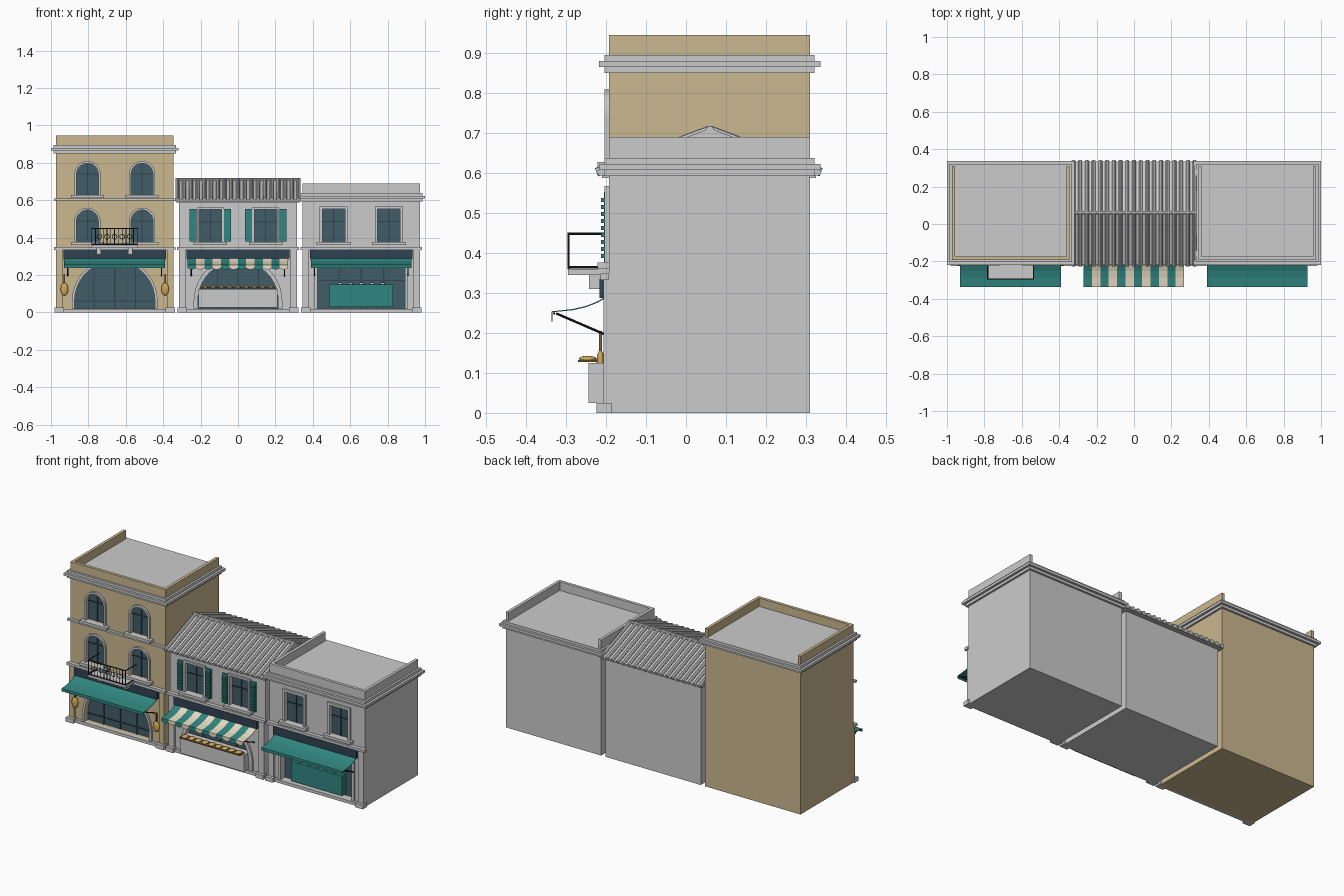
import bpy, bmesh, math
from mathutils import Vector

if "Cube" in bpy.data.objects:
    bpy.data.objects.remove(bpy.data.objects["Cube"])


def mat(name, r, g, b):
    m = bpy.data.materials.new(name)
    m.diffuse_color = (r, g, b, 1)
    m.use_nodes = True
    m.node_tree.nodes["Principled BSDF"].inputs["Base Color"].default_value = m.diffuse_color
    return m


TAN, TEAL = mat("tan", .60, .48, .28), mat("teal", .03, .24, .22)
NAVY, GLASS = mat("navy", .03, .055, .085), mat("glass", .055, .11, .14)
CREAM, GOLD = mat("cream", .8, .72, .55), mat("gold", .62, .40, .10)
IRON, WOOD = mat("iron", .015, .018, .02), mat("wood", .2, .12, .06)
FRONT, BACK = -.192, .31


def finish(name, bm, *mats):
    me = bpy.data.meshes.new(name)
    bmesh.ops.recalc_face_normals(bm, faces=bm.faces)
    bm.to_mesh(me)
    bm.free()
    ob = bpy.data.objects.new(name, me)
    bpy.context.collection.objects.link(ob)
    for m in mats:
        if m:
            me.materials.append(m)
    return ob


def box(name, x0, x1, y0, y1, z0, z1, m=None):
    bm = bmesh.new()
    bmesh.ops.create_cube(bm, size=1)
    for v in bm.verts:
        v.co = (x0 if v.co.x < 0 else x1, y0 if v.co.y < 0 else y1, z0 if v.co.z < 0 else z1)
    return finish(name, bm, m)


def rod(name, p, q, r, m=IRON, seg=8):
    p, q = Vector(p), Vector(q)
    bm = bmesh.new()
    bmesh.ops.create_cone(bm, cap_ends=True, segments=seg, radius1=r, radius2=r, depth=(q - p).length)
    ob = finish(name, bm, m)
    ob.location = (p + q) / 2
    ob.rotation_euler = (q - p).to_track_quat('Z', 'Y').to_euler()
    return ob


def ball(name, c, s, m=None):
    bm = bmesh.new()
    bmesh.ops.create_uvsphere(bm, u_segments=14, v_segments=8, radius=1)
    for v in bm.verts:
        v.co = Vector((v.co.x * s[0] + c[0], v.co.y * s[1] + c[1], v.co.z * s[2] + c[2]))
    for f in bm.faces:
        f.smooth = True
    return finish(name, bm, m)


def prism(name, pts, y0, y1, m=None, hole=None):
    # xz outline pushed along y, optionally as a ring around a hole outline
    bm = bmesh.new()
    loops = [[[bm.verts.new((x, y, z)) for x, z in o] for y in (y0, y1)] for o in (pts, hole) if o]
    n = len(pts)
    for a, b in loops:
        for i in range(n):
            bm.faces.new((a[i], a[(i + 1) % n], b[(i + 1) % n], b[i]))
    for k in (0, 1):
        if hole:
            a, b = loops[0][k], loops[1][k]
            for i in range(n):
                bm.faces.new((a[i], a[(i + 1) % n], b[(i + 1) % n], b[i]))
        else:
            bm.faces.new(loops[0][k])
    return finish(name, bm, m)


def outline(cx, z0, z1, hw, arched):
    if not arched:
        return [(cx - hw, z0), (cx - hw, z1), (cx + hw, z1), (cx + hw, z0)]
    arc = [(cx - hw * math.cos(math.pi * i / 20), z1 - hw + hw * math.sin(math.pi * i / 20)) for i in range(21)]
    return [(cx - hw, z0)] + arc + [(cx + hw, z0)]


def opening(body, name, cx, z0, z1, hw, arched, t, depth, bars):
    # recess cut in the wall, glass, surround and glazing bars
    inner = outline(cx, z0, z1, hw, arched)
    back = FRONT + depth
    cut = prism("cutter", inner, FRONT - .05, back)
    cut.hide_render = True
    mod = body.modifiers.new("cut", 'BOOLEAN')
    mod.object, mod.operation, mod.solver = cut, 'DIFFERENCE', 'EXACT'
    bpy.context.view_layer.objects.active = body
    bpy.ops.object.modifier_apply(modifier=mod.name)
    bpy.data.objects.remove(cut)
    prism(name + "_glass", inner, back - .006, back + .002, GLASS)
    prism(name + "_surround", outline(cx, z0, z1 + t, hw + t, arched), -.204, FRONT + .004, None, inner)
    for b in bars:
        box(name + "_mullion", cx + b - .003, cx + b + .003, back - .011, back, z0, z1, NAVY)
    zt = z1 - hw if arched else z0 + (z1 - z0) * .62
    box(name + "_transom", cx - hw, cx + hw, back - .011, back, zt - .003, zt + .003, NAVY)


def window(body, cx, z0, z1, hw, arched, t=.012):
    opening(body, "window", cx, z0, z1, hw, arched, t, .02, (0,))
    box("window_sill", cx - hw - .03, cx + hw + .03, -.222, FRONT, z0 - .016, z0)


def cornice(x0, x1, z, h=.015):
    for i, o in enumerate((.012, .026, .012)):
        box("cornice", x0 - o, x1 + o, FRONT - o, BACK + o, z + h * i, z + h * (i + 1))


def parapet(x0, x1, z0, z1, m):
    t = .018
    box("parapet_front", x0, x1, FRONT, FRONT + t, z0, z1, m)
    box("parapet_left", x0, x0 + t, FRONT + t, BACK, z0, z1, m)
    box("parapet_right", x1 - t, x1, FRONT + t, BACK, z0, z1, m)


def awning(x0, x1, n, colours, scallop):
    prof = [(-.2, .29), (-.222, .277), (-.25, .266), (-.285, .258), (-.335, .253)]
    bm = bmesh.new()
    sub = 6
    rows = []
    for i in range(n * sub + 1):
        x = x0 + (x1 - x0) * i / (n * sub)
        drop = .237 - scallop * abs(math.sin(math.pi * i / sub))
        rows.append([bm.verts.new((x, y, z)) for y, z in prof + [(-.335, drop)]])
    for i in range(n * sub):
        for j in range(len(prof)):
            f = bm.faces.new((rows[i][j], rows[i + 1][j], rows[i + 1][j + 1], rows[i][j + 1]))
            f.material_index = (i // sub) % len(colours)
    ob = finish("awning", bm, *colours)
    s = ob.modifiers.new("thickness", 'SOLIDIFY')
    s.thickness, s.offset = .003, 0
    for x in (x0 + .02, x1 - .02):
        rod("awning_arm", (x, -.325, .249), (x, -.2, .195), .003)
    rod("awning_bar", (x0, -.33, .249), (x1, -.33, .249), .003)


def ground_floor(x0, x1, m):
    # plinth, corner pilasters, string course and blank sign board
    c = (x0 + x1) / 2
    box("plinth", x0 - .004, x1 + .004, -.208, FRONT + .005, 0, .018)
    for a in (x0, x1 - .035):
        box("pilaster", a, a + .035, -.206, FRONT, .02, .335, m)
        box("pilaster_base", a - .008, a + .043, -.224, -.186, 0, .025)
    box("string_course", x0 - .01, x1 + .01, -.214, FRONT, .333, .349)
    box("sign_board", c - .275, c + .275, -.216, FRONT, .287, .335, NAVY)


# tall left building
L0, L1 = -.974, -.344
LC = (L0 + L1) / 2
body = box("left_body", L0, L1, FRONT, BACK, 0, .893, TAN)
ground_floor(L0, L1, TAN)
opening(body, "left_shop", LC, .02, .275, .215, True, .014, .03, (-.11, 0, .11))
for cx in (LC - .146, LC + .146):
    window(body, cx, .376, .547, .058, True)
    window(body, cx, .628, .797, .058, True)
box("upper_string_course", L0 - .01, L1 + .01, -.208, FRONT, .597, .609)
cornice(L0, L1, .85)
parapet(L0, L1, .89, .945, TAN)
awning(-.93, -.39, 1, [TEAL], 0)

# balcony
box("balcony_slab", -.785, -.535, -.295, FRONT, .345, .36)
for x in (-.745, -.575):
    box("balcony_bracket", x - .012, x + .012, -.243, FRONT, .31, .345)
for z in (.364, .448):
    rod("balcony_rail", (-.782, -.294, z), (-.538, -.294, z), .003)
    for x in (-.782, -.538):
        rod("balcony_side_rail", (x, -.297, z), (x, FRONT, z), .003)
for i in range(13):
    x = -.782 + .244 * i / 12
    rod("baluster", (x, -.294, .36), (x, -.294, .45), .002, IRON, 6)
for i in range(5):
    bpy.ops.mesh.primitive_torus_add(major_segments=14, minor_segments=5, major_radius=.013, minor_radius=.002,
                                     location=(-.741 + .0405 * i, -.294, .405), rotation=(math.pi / 2, 0, 0))
    bpy.context.object.name = "railing_scroll"
    bpy.context.object.data.materials.append(IRON)

# hanging lutes beside the left shop
for x in (-.928, -.39):
    ball("lute_bowl", (x, -.214, .124), (.021, .01, .034), GOLD)
    box("lute_neck", x - .004, x + .004, -.218, -.21, .15, .205, WOOD)

# middle building with tiled gable roof
M0, M1 = -.315, .315
body = box("middle_body", M0, M1, FRONT, BACK, 0, .605)
ground_floor(M0, M1, None)
opening(body, "middle_shop", 0, .02, .275, .215, True, .022, .03, (-.11, 0, .11))
for cx in (-.148, .148):
    window(body, cx, .376, .55, .06, False)
    for sx in (cx - .092, cx + .092):
        box("shutter_panel", sx - .018, sx + .018, -.205, FRONT, .378, .553, TEAL)
        for i in range(9):
            z = .387 + i * .0175
            box("shutter_louver", sx - .015, sx + .015, -.212, -.204, z, z + .01, TEAL)
box("eave_course", M0 - .015, M1 + .015, -.21, BACK + .015, .588, .604)
RIDGE, PEAK, EAVE = .06, .708, .602
bm = bmesh.new()
ends = [[bm.verts.new((x, y, z)) for y, z in ((-.22, EAVE - .008), (-.22, EAVE), (RIDGE, PEAK), (.335, EAVE),
                                               (.335, EAVE - .008))] for x in (-.335, .335)]
for e in ends:
    bm.faces.new(e)
for i in range(5):
    bm.faces.new((ends[0][i], ends[0][(i + 1) % 5], ends[1][(i + 1) % 5], ends[1][i]))
finish("roof_slab", bm)
for i in range(19):
    x = -.324 + i * .036
    for y in (-.224, .338):
        rod("roof_tile_row", (x, y, EAVE), (x, RIDGE, PEAK), .011, None, 10)
rod("ridge_cap", (-.335, RIDGE, PEAK), (.335, RIDGE, PEAK), .01, None, 10)
awning(-.27, .268, 12, [TEAL, CREAM], .008)

# bakery counter with loaves
box("bakery_counter", -.21, .21, -.244, -.18, .025, .125)
box("bread_tray", -.2, .2, -.27, -.222, .127, .132, WOOD)
for i in range(9):
    ball("loaf", (-.176 + .044 * i, -.246, .135), (.018, .022, .008), GOLD)

# right building
R0, R1 = .344, .974
body = box("right_body", R0, R1, FRONT, BACK, 0, .638)
ground_floor(R0, R1, None)
opening(body, "right_shop", .659, .02, .262, .235, False, .014, .035, (-.12, 0, .12))
for cx in (.511, .807):
    window(body, cx, .376, .552, .06, False, .015)
cornice(R0, R1, .593)
parapet(R0, R1, .635, .69, None)
awning(.39, .928, 1, [TEAL], 0)
box("display_counter", .49, .828, -.2, -.155, .03, .148, TEAL)
for i in range(5):
    ball("plate", (.545 + .057 * i, -.185, .154), (.013, .012, .007))
